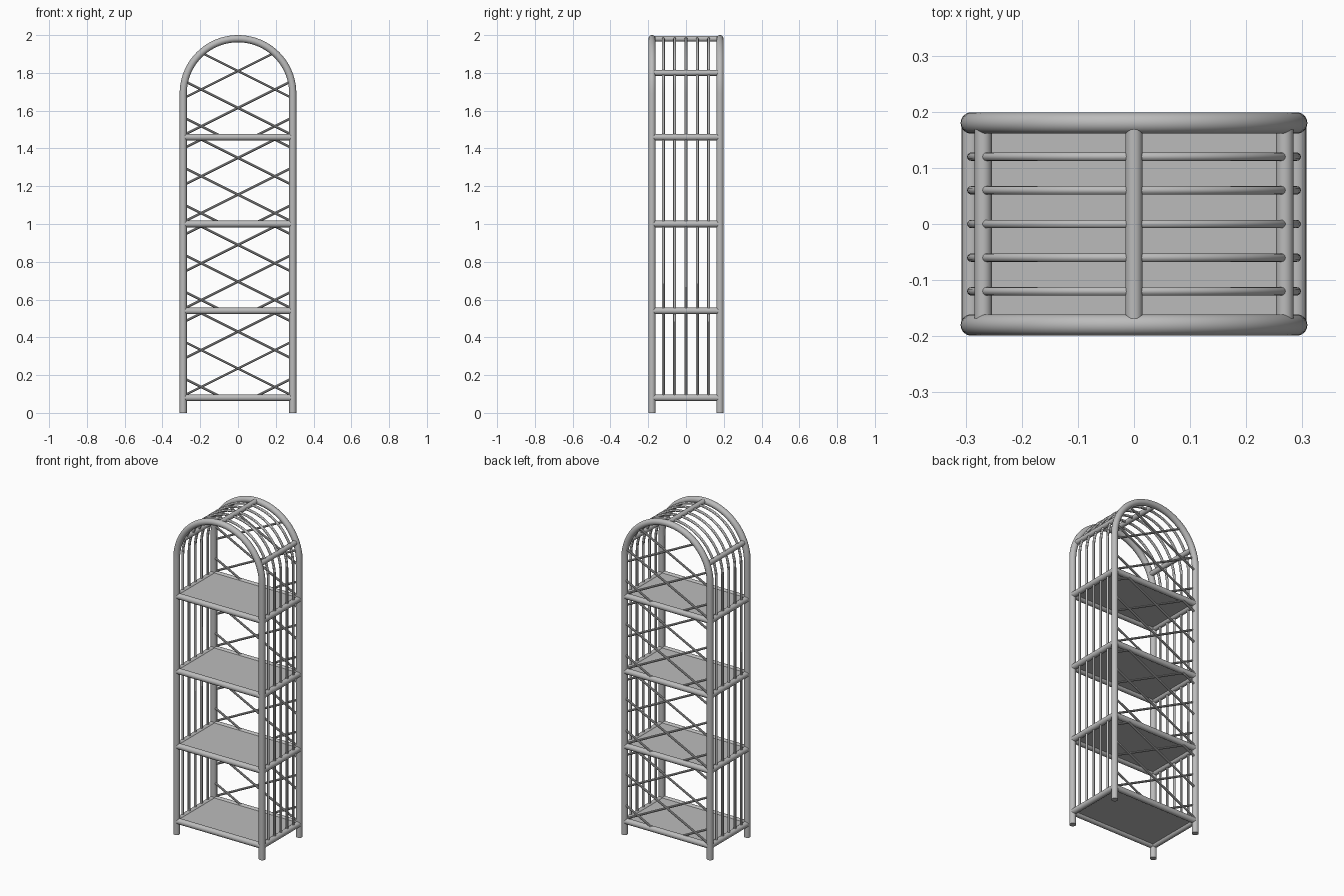
import bpy, bmesh
from math import sin, cos, pi, sqrt
from mathutils import Vector

cube = bpy.data.objects.get("Cube")
if cube:
    bpy.data.objects.remove(cube)

HALF_W, HALF_D = 0.29, 0.18      # post centre lines
SPRING = 1.691                   # height where the arch begins
SHELVES = [0.08, 0.54, 1.0, 1.46]

grey = bpy.data.materials.new("cane_grey")
grey.use_nodes = True
grey.diffuse_color = (0.5, 0.5, 0.5, 1)
grey.node_tree.nodes["Principled BSDF"].inputs["Base Color"].default_value = (0.5, 0.5, 0.5, 1)


def sweep(bm, path, radius, sides):
    """Round cane along a path, with capped ends."""
    path = [Vector(p) for p in path]
    rings = []
    for i, p in enumerate(path):
        t = (path[min(i + 1, len(path) - 1)] - path[max(i - 1, 0)]).normalized()
        ref = Vector((1, 0, 0)) if abs(t.y) > 0.9 else Vector((0, 1, 0))
        u = t.cross(ref).normalized()
        v = t.cross(u)
        rings.append([bm.verts.new(p + radius * (u * cos(a) + v * sin(a)))
                      for a in (2 * pi * k / sides for k in range(sides))])
    for a, b in zip(rings, rings[1:]):
        for k in range(sides):
            n = (k + 1) % sides
            bm.faces.new((a[k], a[n], b[n], b[k]))
    bm.faces.new(rings[0][::-1])
    bm.faces.new(rings[-1])


def finish(name, bm, smooth=True):
    bmesh.ops.recalc_face_normals(bm, faces=bm.faces)
    mesh = bpy.data.meshes.new(name)
    bm.to_mesh(mesh)
    bm.free()
    mesh.materials.append(grey)
    obj = bpy.data.objects.new(name, mesh)
    bpy.context.collection.objects.link(obj)
    if smooth:
        bpy.ops.object.select_all(action="DESELECT")
        obj.select_set(True)
        bpy.context.view_layer.objects.active = obj
        bpy.ops.object.shade_smooth_by_angle()


def canes(name, paths, radius, sides=16):
    bm = bmesh.new()
    for path in paths:
        sweep(bm, path, radius, sides)
    finish(name, bm)


def arch(y, bottom, steps=40):
    """Up one side, over the half circle and down the other."""
    curve = [(HALF_W * cos(pi * i / steps), y, SPRING + HALF_W * sin(pi * i / steps))
             for i in range(steps + 1)]
    return [(HALF_W, y, bottom)] + curve + [(-HALF_W, y, bottom)]


# Arched frames and the thin hoops between them
canes("front_arch", [arch(-HALF_D, 0)], 0.019, 20)
canes("back_arch", [arch(HALF_D, 0)], 0.019, 20)
canes("side_hoops", [arch(0.06 * k, SHELVES[0]) for k in range(-2, 3)], 0.0075, 12)

# Shelves with their rails
for i, z in enumerate(SHELVES, 1):
    rails = [[(-0.282, s * HALF_D, z), (0.282, s * HALF_D, z)] for s in (-1, 1)]
    rails += [[(s * HALF_W, -0.172, z), (s * HALF_W, 0.172, z)] for s in (-1, 1)]
    canes(f"shelf_rails_{i}", rails, 0.0175)
    bm = bmesh.new()
    bmesh.ops.create_cube(bm, size=1)
    bmesh.ops.scale(bm, vec=(2 * HALF_W, 2 * HALF_D, 0.012), verts=bm.verts)
    bmesh.ops.translate(bm, vec=(0, 0, z + 0.004), verts=bm.verts)
    finish(f"shelf_{i}", bm, False)

# Crossbars joining the arches
z_bar = 1.8
x_bar = sqrt(HALF_W ** 2 - (z_bar - SPRING) ** 2)
bars = [(0, SPRING + HALF_W), (x_bar, z_bar), (-x_bar, z_bar)]
canes("roof_crossbars", [[(x, -0.17, z), (x, 0.17, z)] for x, z in bars], 0.0155)


# Diagonal lattice across the back, clipped to each bay
def inside(x, z, low, high):
    if abs(x) > HALF_W - 0.005 or z < low or z > high:
        return False
    return z < SPRING or x * x + (z - SPRING) ** 2 < (HALF_W - 0.005) ** 2


lattice = []
for low, high in zip(SHELVES, SHELVES[1:] + [2.0]):
    for k in range(-1, 5):
        centre = low + 0.155 + 0.195 * k
        for side in (-1, 1):
            run = [x for x in (j / 400 for j in range(-120, 121))
                   if inside(x, centre + side * 0.5 * x, low, high)]
            if len(run) > 8:
                y = HALF_D + side * 0.005
                lattice.append([(x, y, centre + side * 0.5 * x) for x in (run[0], run[-1])])
canes("back_lattice", lattice, 0.0065, 10)
